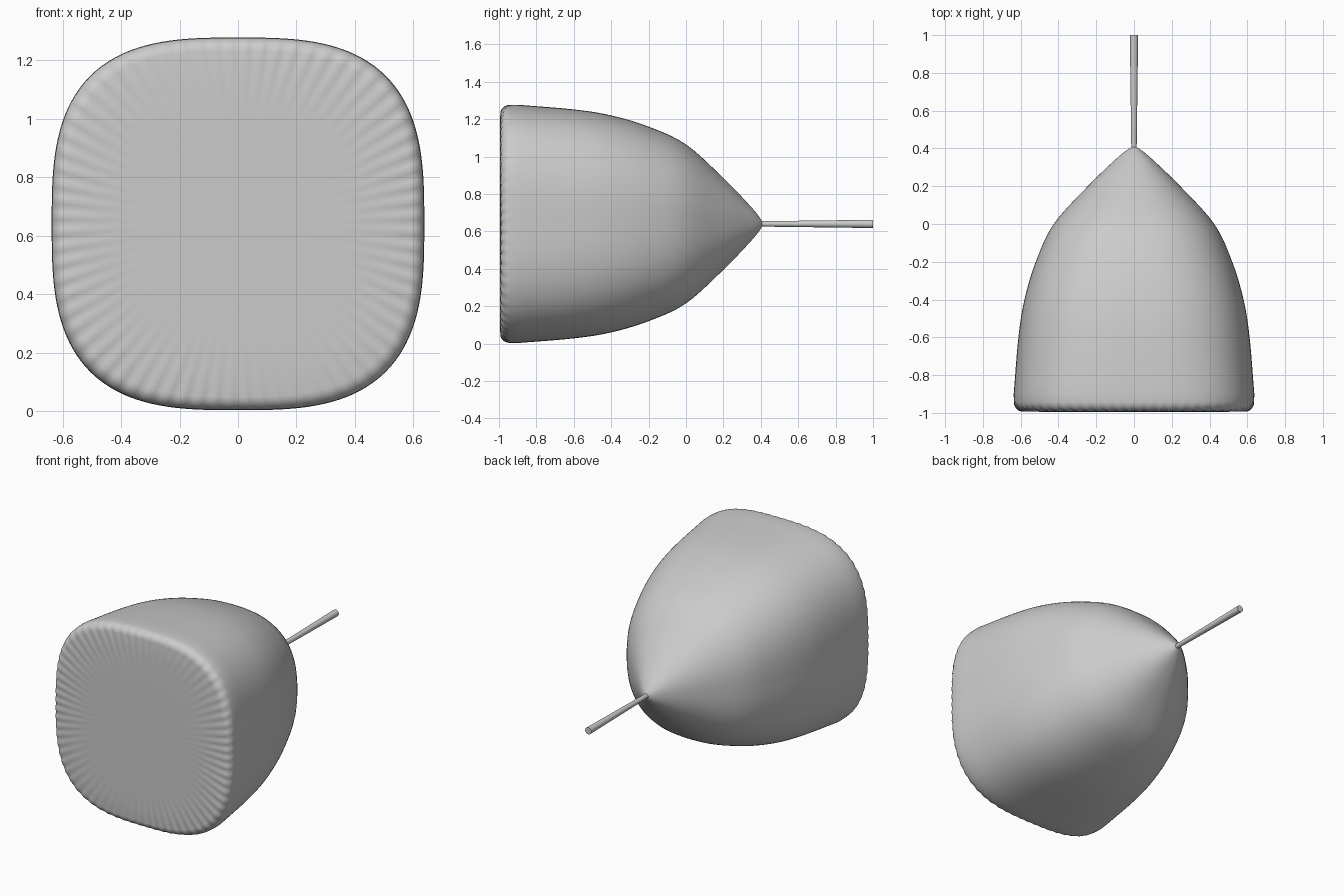
import bpy, bmesh, math
from mathutils import Vector

if "Cube" in bpy.data.objects:
    bpy.data.objects.remove(bpy.data.objects["Cube"])

CENTRE_Z = 0.64
SEGMENTS = 288
RIPPLES = 72

grey = bpy.data.materials.new("plain grey")
grey.use_nodes = True
grey.diffuse_color = (0.6, 0.6, 0.6, 1)
grey.node_tree.nodes["Principled BSDF"].inputs["Base Color"].default_value = grey.diffuse_color


def section(y, radius, power, ripple=0.0):
    """Rounded-square ring of points around the long axis."""
    ring = []
    for i in range(SEGMENTS):
        a = math.tau * i / SEGMENTS
        c, s = math.cos(a), math.sin(a)
        r = radius / (abs(c) ** power + abs(s) ** power) ** (1 / power)
        wave = ripple * math.cos(RIPPLES * a)
        ring.append(Vector((r * c, y + wave, CENTRE_Z + r * s)))
    return ring


def loft(name, rings):
    """Skin a row of rings and cap both ends."""
    bm = bmesh.new()
    loops = [[bm.verts.new(p) for p in ring] for ring in rings]
    for a, b in zip(loops, loops[1:]):
        for i in range(len(a)):
            j = (i + 1) % len(a)
            bm.faces.new((a[i], a[j], b[j], b[i]))
    bm.faces.new(loops[0])
    bm.faces.new(loops[-1])
    bmesh.ops.recalc_face_normals(bm, faces=bm.faces)
    mesh = bpy.data.meshes.new(name)
    bm.to_mesh(mesh)
    bm.free()
    mesh.materials.append(grey)
    obj = bpy.data.objects.new(name, mesh)
    bpy.context.collection.objects.link(obj)
    bpy.ops.object.select_all(action="DESELECT")
    obj.select_set(True)
    bpy.context.view_layer.objects.active = obj
    bpy.ops.object.shade_smooth_by_angle(angle=math.radians(40))
    return obj


def smooth_path(points, steps=5):
    """Catmull-Rom curve through (y, radius) points."""
    pts = [Vector(p) for p in points]
    pts = [2 * pts[0] - pts[1]] + pts + [2 * pts[-1] - pts[-2]]
    path = []
    for p0, p1, p2, p3 in zip(pts, pts[1:], pts[2:], pts[3:]):
        for k in range(steps):
            t = k / steps
            path.append(0.5 * (2 * p1 + (p2 - p0) * t
                        + (2 * p0 - 5 * p1 + 4 * p2 - p3) * t * t
                        + (3 * p1 - p0 - 3 * p2 + p3) * t ** 3))
    return path + [pts[-2]]


# Domed body: flat front, softly rippled rim, then the long curve to the tip
front = [section(-0.994, r, 3) for r in (0.02, 0.2, 0.4)]
front.append(section(-0.993, 0.5, 3, 0.001))
rim = []
for k in range(7):
    a = math.radians(90 * k / 6)
    rim.append(section(-0.94 - 0.05 * math.cos(a), 0.59 + 0.046 * math.sin(a), 3, 0.003))

profile = [(-0.9, 0.637), (-0.6, 0.612), (-0.4, 0.58), (-0.2, 0.52), (0, 0.425),
           (0.2, 0.245), (0.34, 0.1), (0.39, 0.04), (0.41, 0.008)]
side = []
for y, r in smooth_path(profile):
    t = min(1, max(0, (y + 0.9) / 1.3))
    side.append(section(y, r, 3 - 0.8 * t))
loft("body", front + rim + side)

# Thin stem, slightly wider at its free end
loft("stem", [section(0.38, 0.014, 2), section(1.0, 0.022, 2)])
